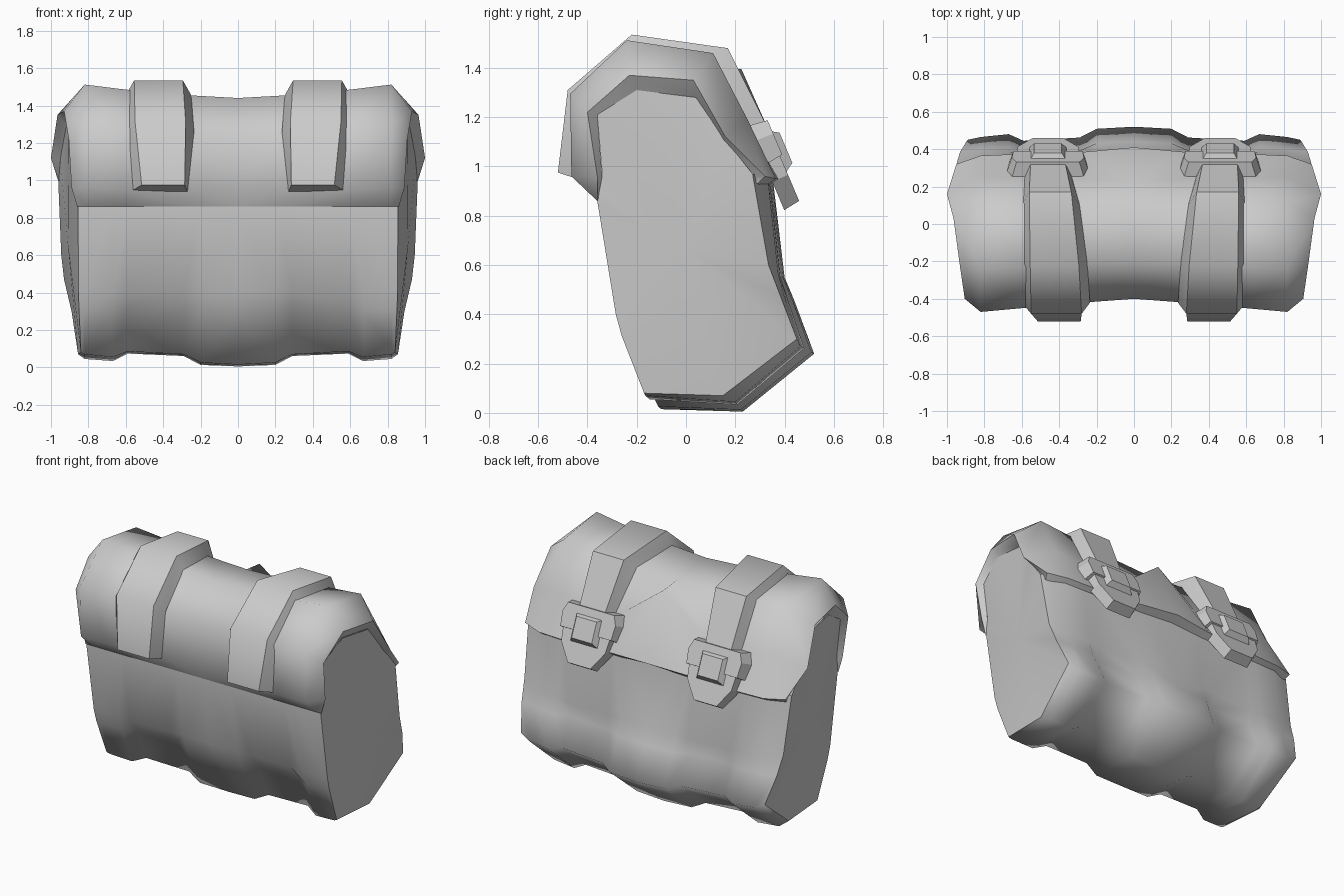
import bpy, bmesh, math
from mathutils import Vector

if "Cube" in bpy.data.objects:
    bpy.data.objects.remove(bpy.data.objects["Cube"])

cloth = bpy.data.materials.new("grey cloth")
cloth.diffuse_color = (0.6, 0.6, 0.6, 1)
cloth.use_nodes = True
cloth.node_tree.nodes["Principled BSDF"].inputs["Base Color"].default_value = cloth.diffuse_color


def finish(name, bm, angle=35):
    """Turn half of a part into a mirrored object."""
    me = bpy.data.meshes.new(name)
    bm.to_mesh(me)
    bm.free()
    ob = bpy.data.objects.new(name, me)
    bpy.context.collection.objects.link(ob)
    me.materials.append(cloth)
    bpy.ops.object.select_all(action='DESELECT')
    ob.select_set(True)
    bpy.context.view_layer.objects.active = ob
    mod = ob.modifiers.new("mirror", 'MIRROR')
    mod.use_clip = True
    bpy.ops.object.modifier_apply(modifier="mirror")
    bpy.ops.object.shade_smooth_by_angle(angle=math.radians(angle))
    return ob


def loft(name, rings, caps=(False, False), closed=True, angle=35, flip=False):
    """Skin a list of rings, each a list of (x, y, z)."""
    bm = bmesh.new()
    rows = [[bm.verts.new(p) for p in r] for r in rings]
    n = len(rows[0])
    for a, b in zip(rows, rows[1:]):
        for i in range(n if closed else n - 1):
            j = (i + 1) % n
            bm.faces.new((a[i], a[j], b[j], b[i]))
    for cap, row in zip(caps, (rows[0], rows[-1])):
        if cap:
            c = bm.verts.new(sum((v.co for v in row), Vector()) / n)
            for i in range(n):
                bm.faces.new((row[i], row[(i + 1) % n], c))
    if closed:
        bmesh.ops.recalc_face_normals(bm, faces=bm.faces)
    elif flip:
        bmesh.ops.reverse_faces(bm, faces=bm.faces)
    return finish(name, bm, angle)


# Body shell: centre and side profiles (y, z) from front top, under, to back top
mid = [(-.355, .90), (-.36, .86), (-.285, .40), (-.255, .31), (-.10, .015), (.23, .005),
       (.52, .24), (.44, .455), (.40, .55), (.35, .97)]
side = [(-.355, .90), (-.36, .86), (-.285, .40), (-.26, .31), (-.165, .07), (.20, .045),
        (.465, .27), (.40, .47), (.375, .56), (.33, .97)]
end = [(.86, -.355, .90), (.855, -.36, .86), (.853, -.285, .40), (.85, -.26, .31),
       (.84, -.17, .08), (.855, .15, .07), (.89, .45, .30), (.93, .385, .47),
       (.945, .335, .60), (.96, .27, .97)]
rings = []
for x, t, groove in ((0, 0, 0), (.2, .2, 0), (.29, .3, .045), (.59, .62, .045),
                     (.67, .72, 0), (.82, 1, 0)):
    ring = []
    for i, (a, b) in enumerate(zip(mid, side)):
        p = Vector(a).lerp(Vector(b), t)
        if 3 <= i <= 7:            # strap channels round the bottom
            p += (Vector((.12, .42)) - p).normalized() * groove
        ring.append((min(x, end[i][0] - .02), p.x, p.y))
    rings.append(ring)
loft("bag_body", rings + [end], closed=False, angle=80)

# End panels
bm = bmesh.new()
rim = end + [(.95, .15, 1.12), (.92, .04, 1.28), (.905, -.2, 1.31), (.875, -.36, 1.21),
             (.862, -.34, .97)]
verts = [bm.verts.new(p) for p in rim]
hub = bm.verts.new((.91, 0, .66))
for i in range(len(verts)):
    bm.faces.new((verts[i], verts[(i + 1) % len(verts)], hub))
bmesh.ops.recalc_face_normals(bm, faces=bm.faces)
if sum(f.normal.x for f in bm.faces) < 0:
    bmesh.ops.reverse_faces(bm, faces=bm.faces)
finish("end_panel", bm, 40)

# Rolled top flap with a peaked centre back, and a rim turned in at each end
flap = [
    (0, [(-.36, .86), (-.385, .96), (-.40, 1.24), (-.21, 1.44), (.09, 1.41), (.225, 1.395), (.41, .98), (.35, .95)]),
    (.27, [(-.36, .86), (-.41, .955), (-.42, 1.25), (-.215, 1.455), (.10, 1.415), (.24, 1.19), (.385, .965), (.34, .93)]),
    (.6, [(-.36, .86), (-.44, .95), (-.45, 1.28), (-.23, 1.485), (.11, 1.44), (.25, 1.17), (.375, .95), (.33, .92)]),
    (.82, [(-.36, .86), (-.465, .96), (-.47, 1.295), (-.24, 1.512), (.11, 1.46), (.25, 1.19), (.365, .95), (.32, .92)]),
]
rings = [[(x, y, z) for y, z in pts] for x, pts in flap]
rings.append([(.86, -.36, .86), (.89, -.36, .96), (.905, -.40, 1.22), (.93, -.23, 1.37),
              (.965, .03, 1.35), (1.0, .16, 1.12), (.95, .32, .96), (.935, .29, .93)])
rings.append([(.855, -.355, .87), (.862, -.34, .96), (.87, -.36, 1.21), (.90, -.2, 1.31),
              (.915, .04, 1.28), (.945, .15, 1.11), (.94, .28, .96), (.93, .27, .94)])
loft("top_flap", rings, closed=False, angle=60, flip=False)

# Straps: top path and base path, with inner and outer x at each step
top = [(-.52, .975), (-.48, 1.31), (-.22, 1.535), (.17, 1.48), (.385, 1.05)]
base = [(-.41, .94), (-.42, 1.26), (-.21, 1.455), (.10, 1.415), (.30, 1.02)]
widths = [(.27, .285, .515, .575), (.235, .28, .55, .60), (.25, .295, .555, .60),
          (.29, .335, .56, .60), (.34, .38, .55, .59)]
rings = [[(w[0], *b), (w[1], *t), (w[2], *t), (w[3], *b)]
         for t, b, w in zip(top, base, widths)]
loft("strap", rings, caps=(True, True), angle=50)

# Buckles, laid out on the sloping back of the flap
down, out = Vector((0, .39, -.92)).normalized(), Vector((0, .92, .39)).normalized()
origin = Vector((.46, .28, 1.18))


def plate(name, outline, n0, n1, taper):
    cv = sum(v for _, v in outline) / len(outline)
    cut = [(u * taper, cv + (v - cv) * taper) for u, v in outline]
    loft(name, [[origin + Vector((u, 0, 0)) + down * v + out * n for u, v in pts]
                for pts, n in ((outline, n0), (cut, n1))], caps=(True, True), angle=15)


def box(w, v0, v1):
    return [(-w, v0), (w, v0), (w, v1), (-w, v1)]


plate("buckle_plate", [(-.20, 0), (.20, 0), (.23, .07), (.22, .18),
                       (-.22, .18), (-.23, .07)], -.06, .05, .84)
plate("buckle_tongue", [(-.19, .1), (.19, .1), (.175, .25), (.09, .375),
                        (-.09, .375), (-.175, .25)], -.03, .04, .92)
plate("buckle_boss", box(.105, .05, .24), .03, .075, .7)
